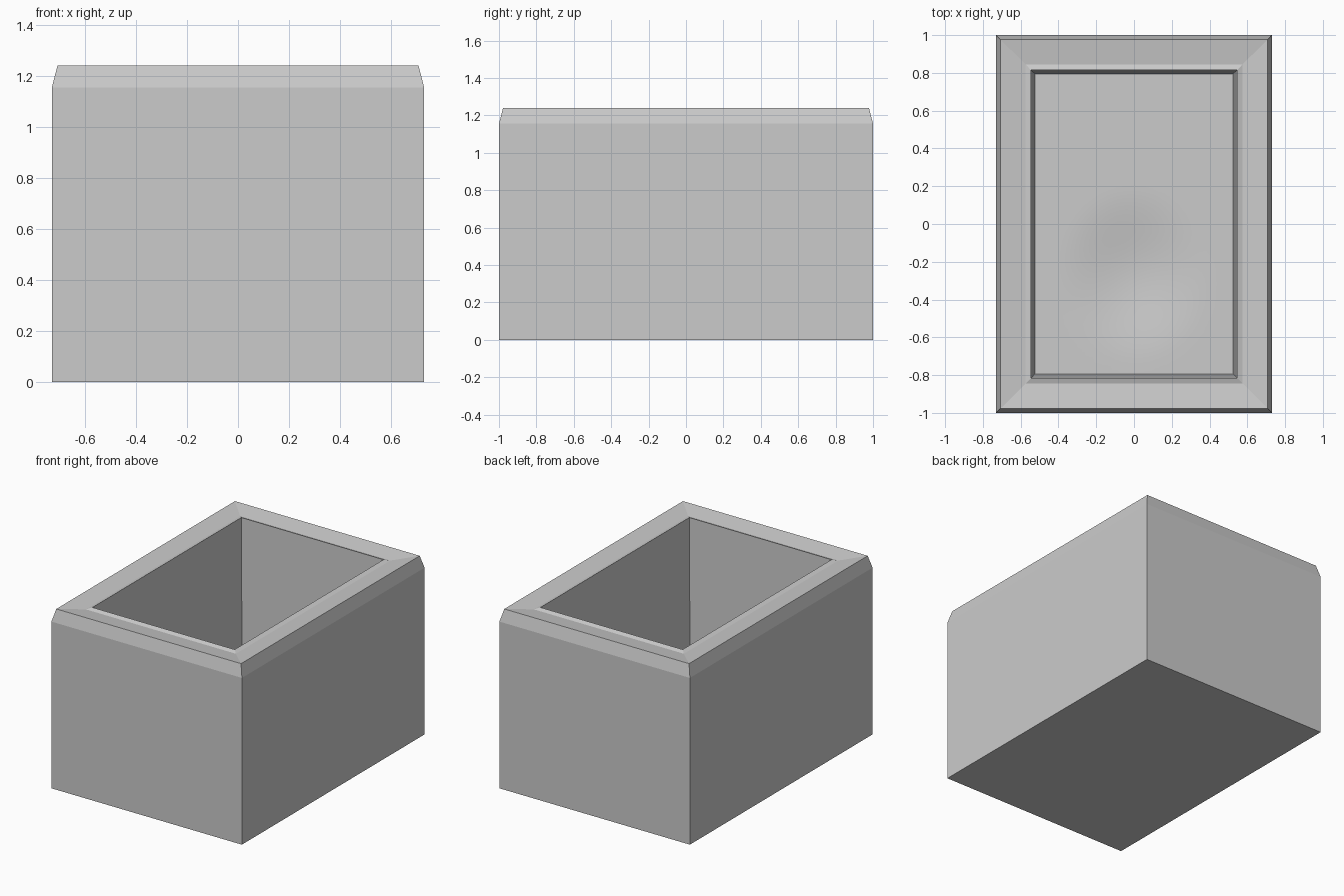
import bpy
import bmesh
import math

cube = bpy.data.objects.get("Cube")
if cube:
    bpy.data.objects.remove(cube, do_unlink=True)

# Single plain grey
GREY = (0.6, 0.6, 0.6, 1.0)
mat = bpy.data.materials.new("plain grey")
mat.use_nodes = True
mat.diffuse_color = GREY
mat.node_tree.nodes["Principled BSDF"].inputs["Base Color"].default_value = GREY

HALF_X, HALF_Y = 0.73, 1.0
FLOOR_Z = 0.12


def add_object(name, bm):
    bmesh.ops.recalc_face_normals(bm, faces=bm.faces)
    mesh = bpy.data.meshes.new(name)
    bm.to_mesh(mesh)
    bm.free()
    mesh.materials.append(mat)
    obj = bpy.data.objects.new(name, mesh)
    bpy.context.collection.objects.link(obj)
    return obj


def add_ring(bm, inset, z):
    x, y = HALF_X - inset, HALF_Y - inset
    return [bm.verts.new((sx * x, sy * y, z))
            for sx, sy in ((-1, -1), (1, -1), (1, 1), (-1, 1))]


# Open box: the wall section runs from outside foot, over the rim, to inside foot
section = [
    (0.0, 0.0),       # outer foot
    (0.0, 1.155),     # start of chamfer
    (0.022, 1.24),    # outer rim edge
    (0.155, 1.222),   # shallow groove
    (0.185, 1.232),   # inner lip
    (0.205, FLOOR_Z), # inner foot
]
bm = bmesh.new()
rings = [add_ring(bm, inset, z) for inset, z in section]
for low, high in zip(rings, rings[1:]):
    for i in range(4):
        j = (i + 1) % 4
        bm.faces.new((low[i], low[j], high[j], high[i]))
bm.faces.new(rings[0][::-1])
add_object("box_shell", bm)

# Inner floor with a soft, shallow hollow towards the front
bm = bmesh.new()
bmesh.ops.create_grid(bm, x_segments=24, y_segments=36, size=1)
inset = section[-1][0]
for v in bm.verts:
    v.co.x *= HALF_X - inset
    v.co.y *= HALF_Y - inset
    r = math.hypot(v.co.x / 0.42, (v.co.y + 0.27) / 0.48)
    dip = 0.5 + 0.5 * math.cos(math.pi * min(r, 1))
    v.co.z = FLOOR_Z - 0.04 * dip
for f in bm.faces:
    f.smooth = True
add_object("inner_floor", bm)
